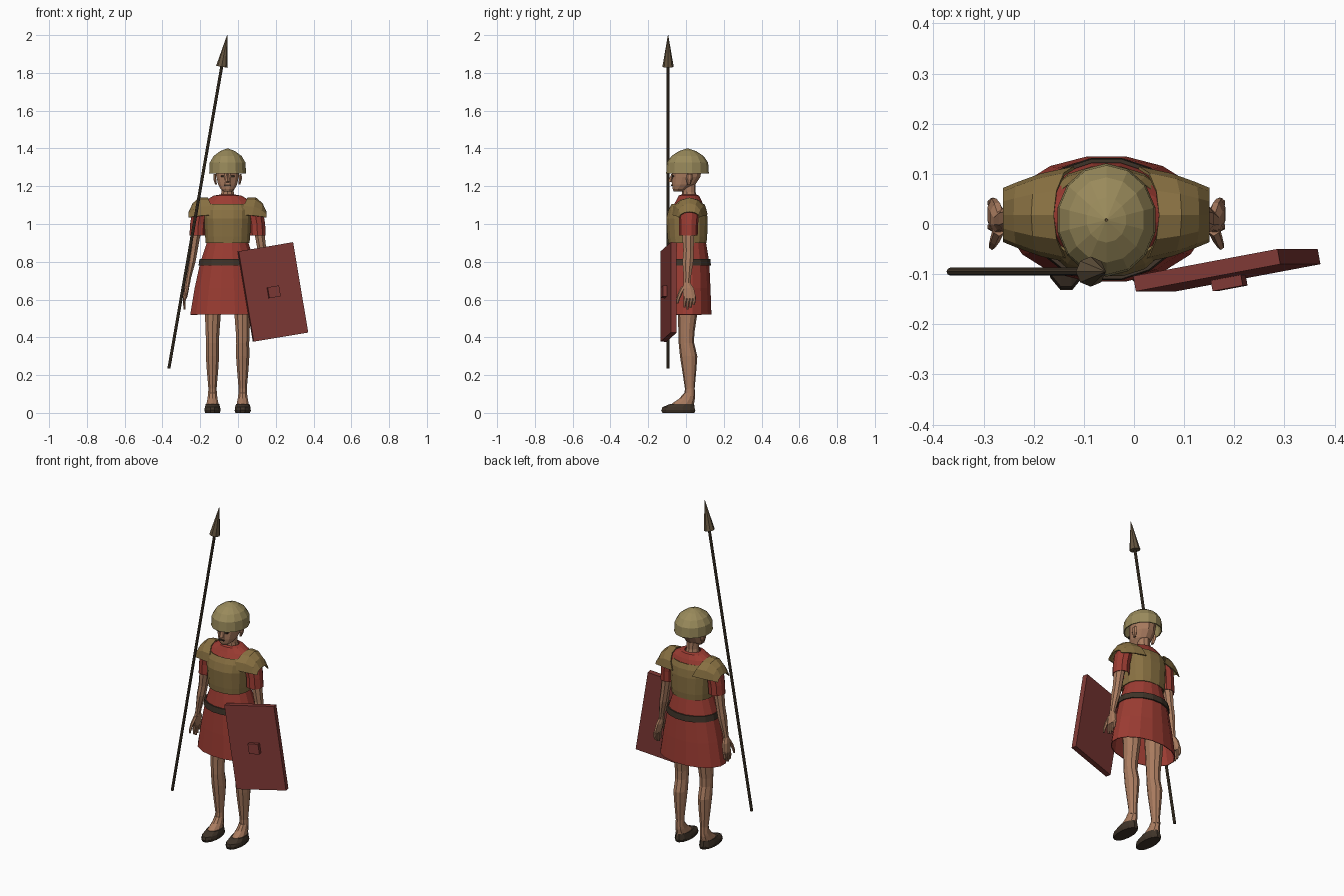
import bpy, bmesh, math
from mathutils import Matrix, Vector

C = -0.055  # centre line of the figure


def material(name, rgb):
    m = bpy.data.materials.new(name)
    m.diffuse_color = (*rgb, 1)
    return m


RED = material("red_cloth", (0.33, 0.045, 0.032))
SHIELD = material("shield_red", (0.21, 0.04, 0.035))
GOLD = material("bronze", (0.25, 0.165, 0.055))
HELM = material("helmet_bronze", (0.32, 0.255, 0.105))
SKIN = material("skin", (0.40, 0.2, 0.115))
BROWN = material("leather", (0.05, 0.034, 0.022))
WOOD = material("wood", (0.07, 0.05, 0.03))
IRON = material("spear_metal", (0.13, 0.09, 0.05))


def finish(name, bm, mat, thick=0):
    bmesh.ops.recalc_face_normals(bm, faces=bm.faces)
    me = bpy.data.meshes.new(name)
    bm.to_mesh(me)
    bm.free()
    me.materials.append(mat)
    ob = bpy.data.objects.new(name, me)
    bpy.context.collection.objects.link(ob)
    if thick:
        mod = ob.modifiers.new("thickness", "SOLIDIFY")
        mod.thickness = thick
        mod.offset = -1
    return ob


def skin_rows(name, rows, mat, closed=True, cap=True, thick=0):
    """Join successive rows of points with quads."""
    bm = bmesh.new()
    vs = [[bm.verts.new(p) for p in r] for r in rows]
    n = len(rows[0])
    for a, b in zip(vs, vs[1:]):
        for i in range(n if closed else n - 1):
            j = (i + 1) % n
            bm.faces.new((a[i], a[j], b[j], b[i]))
    if cap:
        bm.faces.new(vs[0])
        bm.faces.new(vs[-1])
    return finish(name, bm, mat, thick)


def loft(name, rings, mat, n=10, s=1, p=1.0, cap=True, thick=0):
    """Rings: (x offset, y, z, half width, half depth); s mirrors about the body."""
    def pw(v):
        return math.copysign(abs(v) ** p, v)
    rows = []
    for x, y, z, rx, ry in rings:
        angles = [2 * math.pi * (i + 0.5) / n for i in range(n)]
        rows.append([(C + s * x + rx * pw(math.cos(a)), y + ry * pw(math.sin(a)), z)
                     for a in angles])
    return skin_rows(name, rows, mat, True, cap, thick)


def cone(name, a, b, r1, r2, mat, n=8):
    a, b = Vector(a), Vector(b)
    bm = bmesh.new()
    m = Matrix.Translation((a + b) / 2) @ (b - a).to_track_quat('Z', 'Y').to_matrix().to_4x4()
    bmesh.ops.create_cone(bm, cap_ends=True, segments=n, radius1=r1, radius2=r2,
                          depth=(b - a).length, matrix=m)
    return finish(name, bm, mat)


def box(name, size, mat, matrix):
    bm = bmesh.new()
    bmesh.ops.create_cube(bm, size=1, matrix=matrix @ Matrix.Diagonal((*size, 1)))
    return finish(name, bm, mat)


# Tunic with flared skirt, open below
loft("tunic", [(0, .01, .52, .202, .127), (0, .01, .66, .178, .122), (0, .01, .80, .147, .115),
               (0, .01, .90, .112, .098), (0, .01, 1.02, .118, .098), (0, .012, 1.09, .145, .085),
               (0, .015, 1.125, .118, .068), (0, .015, 1.15, .075, .055),
               (0, .015, 1.155, .045, .042)], RED, 16, cap=False, thick=.004)
# Belt
loft("belt", [(0, .01, .78, .157, .124), (0, .01, .815, .152, .122)], BROWN, 16, thick=.008, cap=False)
# Breastplate
loft("breastplate", [(0, .007, .90, .118, .103), (0, .007, .935, .121, .107),
                     (0, .005, 1.03, .126, .111), (0, .008, 1.075, .128, .102),
                     (0, .010, 1.105, .112, .089)], GOLD, 16, p=.85, cap=False, thick=.006)

# Neck, head and face
loft("neck", [(0, .02, 1.13, .042, .042), (0, .015, 1.17, .034, .036), (0, .012, 1.24, .036, .04)], SKIN)
loft("head", [(0, -.04, 1.172, .022, .026), (0, -.03, 1.185, .038, .042), (0, -.012, 1.21, .052, .064),
              (0, .002, 1.25, .062, .077), (0, .005, 1.30, .067, .082), (0, .005, 1.35, .05, .06)], SKIN, 12)
cone("nose", (C, -.082, 1.222), (C, -.072, 1.265), .014, .005, SKIN, 4)
box("mouth", (.032, .012, .007), BROWN, Matrix.Translation((C, -.073, 1.205)))
for s in (-1, 1):
    box("eye", (.02, .01, .01), BROWN, Matrix.Translation((C + s * .026, -.069, 1.253)))
    loft("ear", [(.062, .015, 1.21, .006, .009), (.068, .018, 1.24, .009, .018),
                 (.068, .02, 1.265, .007, .015)], SKIN, 6, s)
# Helmet
loft("helmet", [(0, .008, 1.268, .100, .113), (0, .008, 1.325, .097, .109), (0, .008, 1.36, .076, .085),
                (0, .008, 1.386, .04, .045), (0, .008, 1.4, .003, .003)], HELM, 14, cap=False, thick=.006)

for s, side in ((-1, "right"), (1, "left")):
    # Shoulder guard arching from chest to back
    rows = []
    for x, inset, zb, h, ry in ((.105, .04, 1.05, .09, .097), (.15, .02, 1.045, .095, .083),
                                (.185, .008, 1.04, .07, .066), (.206, 0, 1.035, .03, .054)):
        rows.append([(C + s * (x - inset * (1 - math.sin(a))), .018 + ry * math.cos(a),
                      zb + h * math.sin(a)) for a in [math.pi * i / 6 for i in range(7)]])
    skin_rows(side + "_shoulder_guard", rows, GOLD, closed=False, cap=False, thick=.006)
    # Sleeve
    loft(side + "_sleeve", [(.158, .013, .94, .046, .049), (.155, .014, 1.0, .046, .05),
                            (.145, .015, 1.06, .046, .055), (.125, .015, 1.11, .032, .04)],
         RED, 10, s, cap=False, thick=.004)
    # Arm
    loft(side + "_arm", [(.15, .013, 1.04, .034, .038), (.172, .012, .93, .028, .034),
                         (.182, .013, .86, .025, .029), (.192, .01, .80, .024, .031),
                         (.207, .007, .72, .016, .021), (.213, .005, .68, .014, .019)], SKIN, 8, s)
    # Hand with thumb and fingers
    loft(side + "_palm", [(.212, .005, .69, .014, .018), (.218, .012, .66, .015, .032),
                          (.224, .018, .62, .013, .035), (.227, .02, .605, .011, .034)], SKIN, 8, s)
    loft(side + "_thumb", [(.214, -.01, .67, .012, .014), (.222, -.03, .635, .01, .012),
                           (.228, -.043, .60, .007, .009), (.23, -.045, .578, .004, .005)], SKIN, 6, s)
    for i, tip in enumerate((.558, .548, .554, .57)):
        y = -.004 + i * .016
        loft(side + "_finger", [(.226, y, .615, .009, .009), (.23, y - .002, .585, .008, .008),
                                (.228, y - .004, tip, .005, .005)], SKIN, 6, s)
    # Leg and foot
    loft(side + "_leg", [(.078, .01, .72, .058, .062), (.078, .008, .52, .044, .051),
                         (.08, .002, .42, .038, .042), (.08, .002, .37, .036, .041),
                         (.08, .014, .30, .037, .046), (.08, .017, .23, .032, .038),
                         (.08, .02, .13, .023, .026), (.08, .02, .09, .025, .028)], SKIN, 10, s)
    loft(side + "_foot", [(.08, -.025, .025, .036, .07), (.08, -.015, .05, .033, .058),
                          (.08, .005, .075, .028, .042), (.08, .018, .105, .024, .028)], SKIN, 10, s)
    # Shoe
    loft(side + "_shoe_sole", [(.08, -.04, 0, .04, .088), (.08, -.041, .014, .045, .094)], BROWN, 12, s)
    loft(side + "_shoe_upper", [(.08, -.041, .014, .044, .092), (.08, -.04, .03, .042, .088),
                                (.08, -.022, .047, .037, .066)], BROWN, 12, s)

# Shield with centre boss
turn = (Matrix.Translation((.185, -.092, .64)) @ Matrix.Rotation(math.radians(-9.5), 4, 'Y')
        @ Matrix.Rotation(math.radians(10.5), 4, 'Z'))
box("shield", (.297, .031, .485), SHIELD, turn)
box("shield_boss", (.062, .024, .058), SHIELD, turn @ Matrix.Translation((0, -.025, 0)))

# Spear
butt, tip = Vector((-.366, -.095, .235)), Vector((-.057, -.095, 2.0))
neck = butt.lerp(tip, .905)
cone("spear_shaft", butt, neck, .008, .008, WOOD)
cone("spear_head", neck, tip, .03, .001, IRON)
